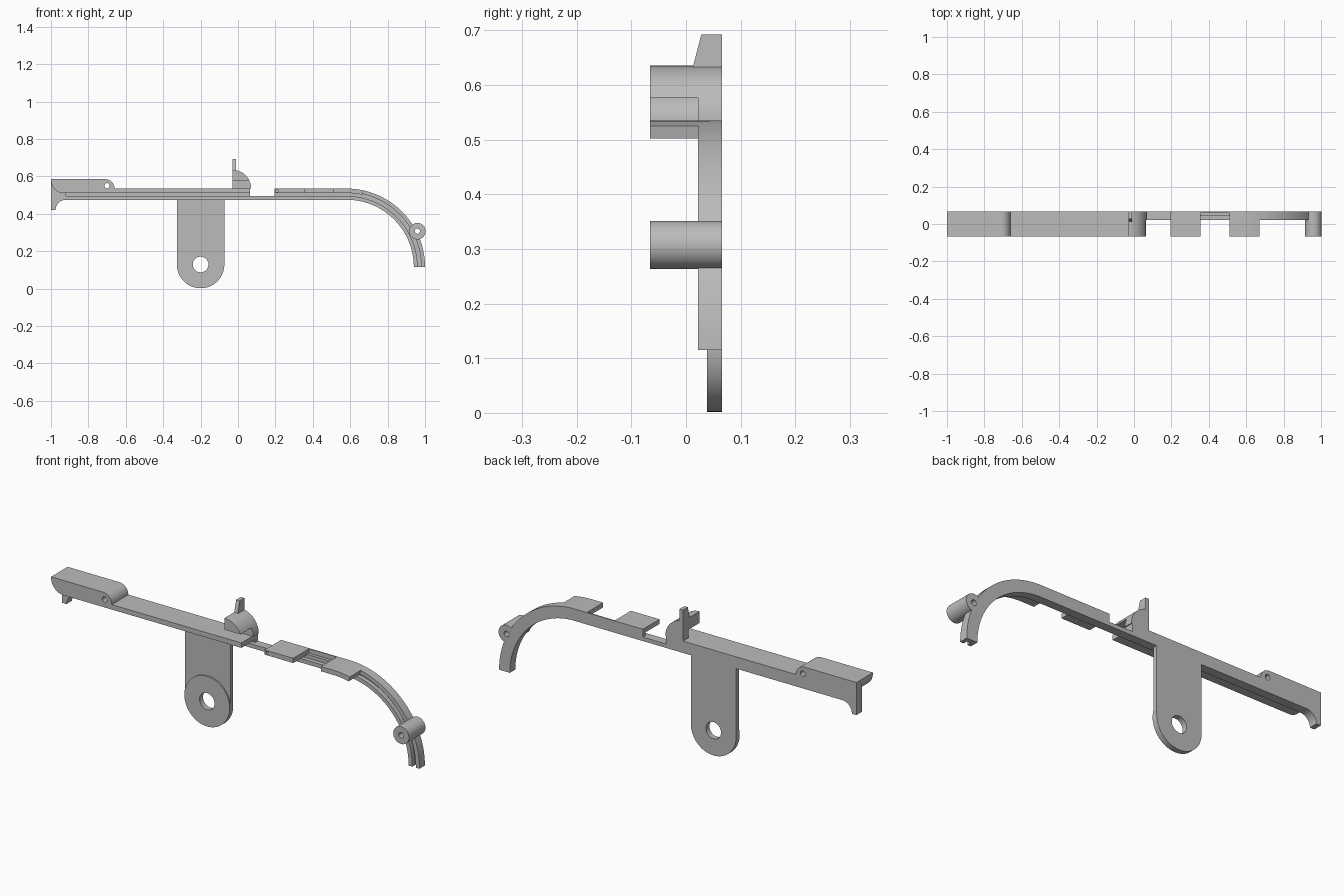
import bpy, bmesh
from math import sin, cos, pi, radians

cube = bpy.data.objects.get("Cube")
if cube:
    bpy.data.objects.remove(cube)

mat = bpy.data.materials.new("plain_grey")
mat.use_nodes = True
GREY = (0.5, 0.5, 0.5, 1)
mat.diffuse_color = GREY
mat.node_tree.nodes["Principled BSDF"].inputs["Base Color"].default_value = GREY

BACK, FLOOR, STRIP, FRONT = 0.066, 0.044, 0.022, -0.066   # depth levels
TOP, BEND_X, BEND_R = 0.535, 0.58, 0.42


def arc(cx, cz, r, a0, a1, n=12):
    """Points on an arc in the x-z plane, angles in degrees."""
    return [(cx + r * cos(radians(a0 + (a1 - a0) * i / n)),
             cz + r * sin(radians(a0 + (a1 - a0) * i / n))) for i in range(n + 1)]


def prism(name, points, y0, y1):
    """Extrude an x-z outline from y0 to y1."""
    bm = bmesh.new()
    face = bm.faces.new([bm.verts.new((x, y0, z)) for x, z in points])
    out = bmesh.ops.extrude_face_region(bm, geom=[face])
    verts = [v for v in out["geom"] if isinstance(v, bmesh.types.BMVert)]
    bmesh.ops.translate(bm, verts=verts, vec=(0, y1 - y0, 0))
    bmesh.ops.recalc_face_normals(bm, faces=bm.faces)
    mesh = bpy.data.meshes.new(name)
    bm.to_mesh(mesh)
    bm.free()
    mesh.materials.append(mat)
    obj = bpy.data.objects.new(name, mesh)
    bpy.context.collection.objects.link(obj)
    return obj


def disc(name, cx, cz, r, y0, y1, n=48):
    return prism(name, arc(cx, cz, r, 0, 360 - 360 / n, n - 1), y0, y1)


def cut(cutter, *targets):
    """Subtract a hidden cutter from each target."""
    cutter.hide_render = True
    cutter.hide_set(True)
    for obj in targets:
        mod = obj.modifiers.new("cut", "BOOLEAN")
        mod.operation, mod.solver, mod.object = "DIFFERENCE", "EXACT", cutter


def rail(d, x0, x1):
    """Points at depth d below the top edge, straight and then round the bend."""
    pts = [(x0, TOP - d)] if x0 < BEND_X else []
    if x1 <= BEND_X:
        return pts + [(x1, TOP - d)]
    sweep = 90 * (x1 - BEND_X) / BEND_R if x1 == 1 else 12.5
    return pts + arc(BEND_X, TOP - BEND_R, BEND_R - d, 90, 90 - sweep, 32 if x1 == 1 else 6)


def band(name, d0, d1, y0, y1, x0, x1):
    return prism(name, rail(d0, x0, x1) + rail(d1, x0, x1)[::-1], y0, y1)


# Long bar on the right, a channel with a wide top flange
band("bar_web", 0.025, 0.06, FLOOR, BACK, -0.93, 0.065)
band("bar_flange", 0, 0.025, FRONT, BACK, -0.67, 0.065)
band("lower_lip", 0.04, 0.06, STRIP, FLOOR, -0.93, 1)

# Curved arm on the left, with a low bridge and a pocket in its top edge
band("bridge_web", 0.04, 0.06, FLOOR, BACK, 0.065, 0.195)
band("arm_web_start", 0, 0.06, FLOOR, BACK, 0.195, 0.355)
band("pocket_web", 0.022, 0.06, FLOOR, BACK, 0.355, 0.51)
band("pocket_wall", 0, 0.022, 0.06, BACK, 0.355, 0.51)
band("arm_web", 0, 0.06, FLOOR, BACK, 0.51, 1)
band("arm_upper_lip", 0, 0.02, STRIP, FLOOR, 0.51, 1)
inner_tab = band("inner_tab", 0, 0.024, FRONT, FLOOR, 0.195, 0.355)
band("outer_tab", 0, 0.024, FRONT, FLOOR, 0.51, 0.67)
cut(disc("tab_pin_cutter", 0.208, 0.523, 0.007, -0.1, 0.0, 16), inner_tab)

# End block with a rounded lower corner and a hook behind it
block = prism("end_block",
              [(-1, 0.585)] + arc(-0.71, 0.535, 0.05, 90, 0)
              + [(-0.66, 0.51)] + arc(-0.93, 0.58, 0.07, 270, 180), FRONT, BACK)
cut(disc("block_hole_cutter", -0.70, 0.55, 0.014, -0.2, 0.2, 24), block)
prism("end_hook",
      [(-1, 0.42), (-1, 0.583), (-0.92, 0.583), (-0.92, 0.475)]
      + arc(-0.92, 0.42, 0.055, 90, 180), STRIP, BACK)

# Hanging plate with a pierced hub
hub_x, hub_z, hub_r = -0.2, 0.129, 0.127
plate = prism("hanging_plate",
              [(hub_x + hub_r, 0.49), (hub_x - hub_r, 0.49)]
              + arc(hub_x, hub_z, hub_r, 180, 360, 32), FLOOR, BACK)
hub = disc("hub", hub_x, hub_z, hub_r, 0.038, FLOOR, 64)
cut(disc("hub_hole_cutter", hub_x, hub_z, 0.042, -0.2, 0.2), plate, hub)

# Quarter-round stop, undercut at the front, with a tapered post
stop = prism("quarter_stop", [(-0.03, TOP)] + arc(-0.03, TOP, 0.1, 0, 90, 16), FRONT, BACK)
cut(prism("stop_cutter", [(-0.2, 0.5), (0.2, 0.5), (0.2, 0.577), (-0.2, 0.577)],
          -0.2, STRIP), stop)
post = prism("post", [(-0.03, 0.6), (-0.01, 0.6), (-0.01, 0.692), (-0.03, 0.692)], 0.004, BACK)
for v in post.data.vertices:
    if v.co.z > 0.65 and v.co.y < 0.03:
        v.co.y = 0.028

# Pivot boss on the bend
boss = disc("pivot_boss", 0.959, 0.307, 0.044, FRONT, BACK)
parts = [o for o in bpy.data.objects if o.name in
         ("arm_web", "lower_lip", "arm_upper_lip")]
cut(disc("boss_hole_cutter", 0.959, 0.307, 0.014, -0.2, 0.2, 24), boss, *parts)

# Smooth the round walls, keep the edges crisp
for o in bpy.context.view_layer.objects:
    o.select_set(o.type == "MESH" and not o.hide_render)
bpy.context.view_layer.objects.active = stop
bpy.ops.object.shade_smooth_by_angle(angle=radians(30))
